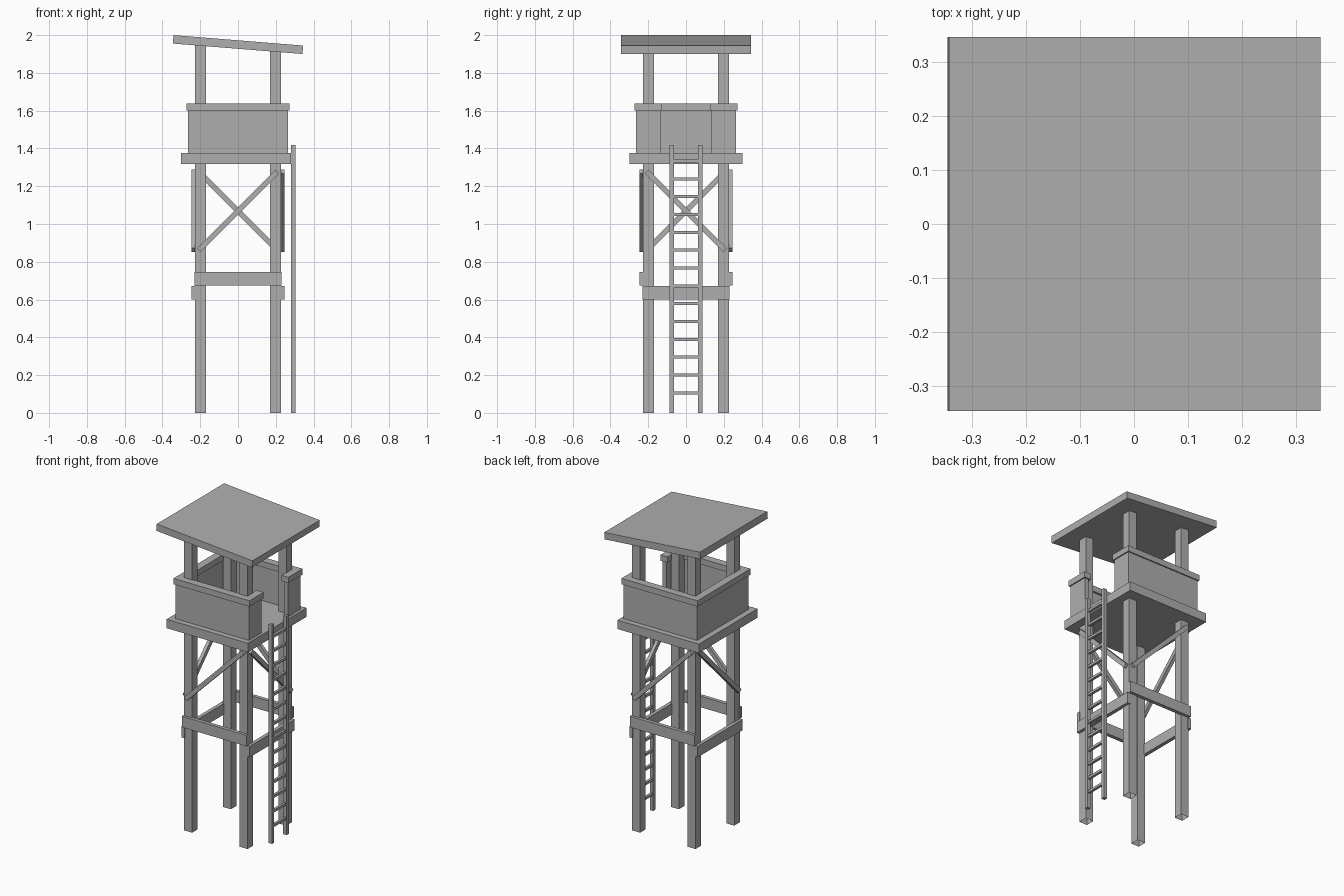
import bpy
import bmesh
import math

if "Cube" in bpy.data.objects:
    bpy.data.objects.remove(bpy.data.objects["Cube"])

GREY = bpy.data.materials.new("dark_grey")
GREY.diffuse_color = (0.43, 0.43, 0.43, 1)
GREY.use_nodes = True
GREY.node_tree.nodes["Principled BSDF"].inputs["Base Color"].default_value = GREY.diffuse_color


def box(name, x, y, z, rot=(0, 0, 0)):
    """Box from (min, max) ranges, optionally rotated about its centre."""
    bpy.ops.mesh.primitive_cube_add(
        size=1, location=[(r[0] + r[1]) / 2 for r in (x, y, z)], rotation=rot)
    ob = bpy.context.object
    ob.name = name
    ob.scale = [r[1] - r[0] for r in (x, y, z)]
    ob.data.materials.append(GREY)
    return ob


def open_bottom(ob):
    """Remove the downward face of a box."""
    bm = bmesh.new()
    bm.from_mesh(ob.data)
    down = [f for f in bm.faces if f.normal.z < -0.5]
    bmesh.ops.delete(bm, geom=down, context='FACES')
    bm.to_mesh(ob.data)
    bm.free()


def span(s, a, b):
    """Range a..b mirrored to the side given by sign s."""
    return tuple(sorted((s * a, s * b)))


def cyc(c, w):
    """Range of width w centred on c."""
    return (c - w / 2, c + w / 2)


TILT = math.radians(4.6)

# Four posts running from the ground into the sloped roof
for sx in (-1, 1):
    for sy in (-1, 1):
        open_bottom(box("post", span(sx, 0.17, 0.227), span(sy, 0.17, 0.227),
                        (0, 1.95 - 0.08 * 0.2 * sx)))

# Roof sloping down towards +x
box("roof", cyc(0, 0.6885), cyc(0, 0.69), cyc(1.95, 0.0447), (0, TILT, 0))

# Platform
box("platform", (-0.302, 0.281), (-0.30, 0.30), (1.318, 1.376))

for s in (-1, 1):
    # Horizontal tie beams
    box("tie_beam", (-0.231, 0.231), span(s, 0.221, 0.245), (0.674, 0.745))
    box("side_tie_beam", span(s, 0.221, 0.245), (-0.231, 0.231), (0.6, 0.671))

    # One diagonal brace per side
    box("brace", cyc(0, 0.587), cyc(s * 0.234, 0.022), cyc(1.07, 0.028),
        (0, s * math.pi / 4, 0))
    box("side_brace", cyc(s * 0.234, 0.022), cyc(0, 0.587), cyc(1.07, 0.028),
        (-s * math.pi / 4, 0, 0))

    # Front and back parapet walls with cap rails
    box("wall", (-0.264, 0.264), span(s, 0.235, 0.264), (1.376, 1.602))
    box("wall_cap", (-0.272, 0.272), span(s, 0.222, 0.272), (1.6, 1.638))

    # Short walls either side of the entrance
    box("entrance_wall", (0.235, 0.264), span(s, 0.135, 0.235), (1.376, 1.602))
    box("entrance_cap", (0.222, 0.272), span(s, 0.127, 0.222), (1.6, 1.638))

    # Ladder rails
    box("ladder_rail", (0.28, 0.304), cyc(s * 0.075, 0.023), (0, 1.418))

# Closed left wall
box("left_wall", (-0.264, -0.235), (-0.235, 0.235), (1.376, 1.602))
box("left_cap", (-0.272, -0.222), (-0.222, 0.222), (1.6, 1.638))

# Ladder rungs
for i in range(14):
    box("ladder_rung", cyc(0.292, 0.016), (-0.07, 0.07),
        cyc(0.106 + i * 0.0944, 0.016))
